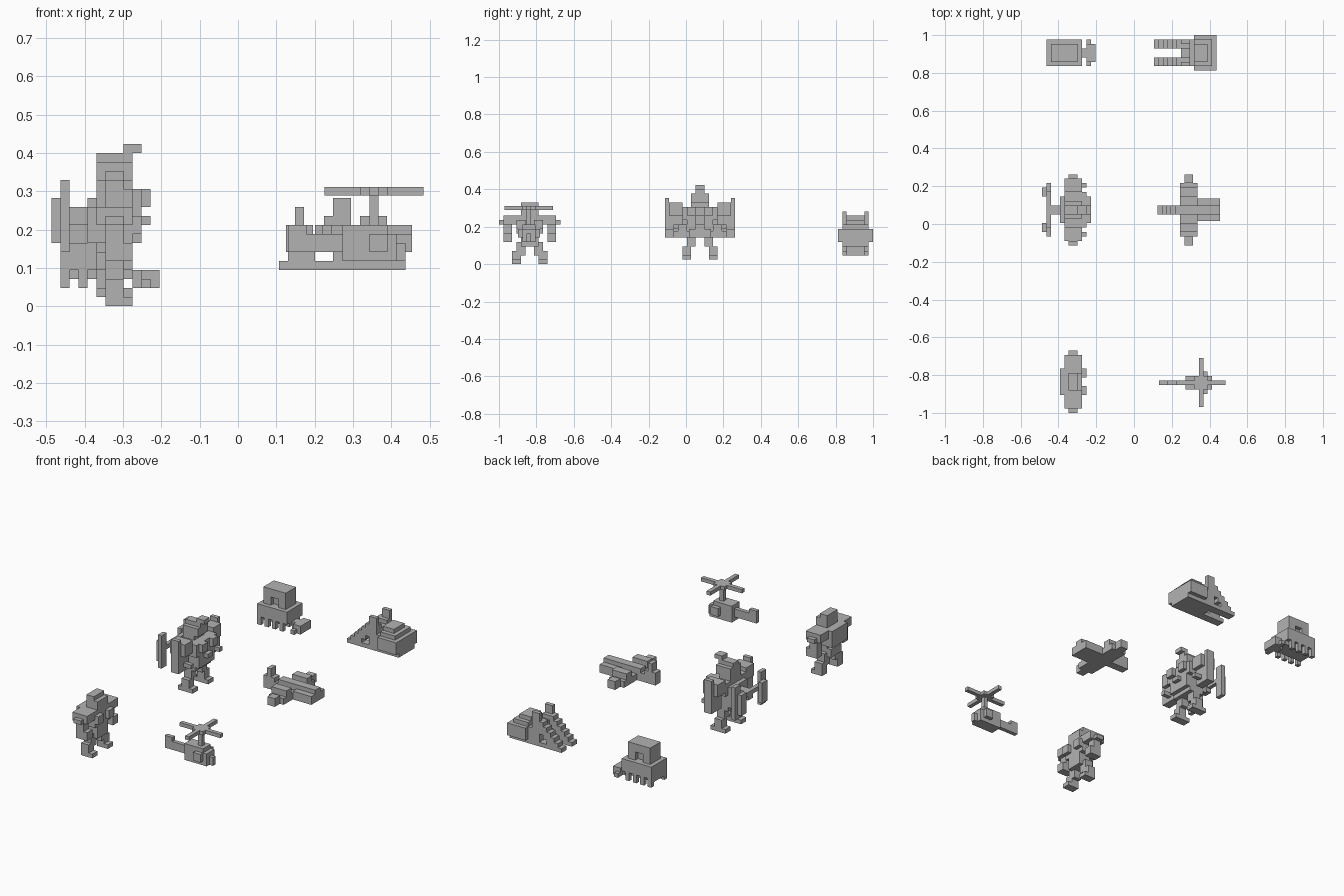
import bpy
import bmesh

cube = bpy.data.objects.get("Cube")
if cube:
    bpy.data.objects.remove(cube, do_unlink=True)

V = 2 / 85          # edge of one block

grey = bpy.data.materials.new("plain grey")
grey.use_nodes = True
colour = (0.45, 0.45, 0.45, 1)
grey.diffuse_color = colour
grey.node_tree.nodes["Principled BSDF"].inputs["Base Color"].default_value = colour


def add_box(bm, lo, hi):
    made = bmesh.ops.create_cube(bm, size=1)["verts"]
    for vert in made:
        for i in range(3):
            vert.co[i] = (hi[i] if vert.co[i] > 0 else lo[i]) * V


def builder(model, cx, cy):
    """Returns a function that adds blocky parts to one figure."""
    def part(name, x, y, z, pair=False):
        bm = bmesh.new()
        add_box(bm, (x[0], y[0], z[0]), (x[1], y[1], z[1]))
        if pair:
            add_box(bm, (x[0], -y[1], z[0]), (x[1], -y[0], z[1]))
        mesh = bpy.data.meshes.new(model + "_" + name)
        bm.to_mesh(mesh)
        bm.free()
        mesh.materials.append(grey)
        obj = bpy.data.objects.new(model + "_" + name, mesh)
        obj.location = (cx, cy, 0)
        bpy.context.collection.objects.link(obj)
    return part


def sym(half):
    return (-half, half)


LEFT_X = -0.322

# Small robot
p = builder("small_robot", LEFT_X, -0.835)
p("feet", (-1, 2), (2, 4), (0, 1), True)
p("shins", (-1, 1), (2, 4), (1, 3), True)
p("thighs", (-1, 1), (1, 3), (2, 5), True)
p("hips", (-2, 2), sym(2), (4, 6))
p("waist", (-1, 2), sym(2), (6, 8))
p("torso", (-2, 2), sym(3), (7, 11))
p("chest", (2, 3), (1, 3), (8, 10), True)
p("backpack", (-3, -2), sym(3), (7, 11))
p("shoulders", (-2, 2), (3, 6), (9, 11), True)
p("shoulder_tips", (-1, 1), (6, 7), (9, 10), True)
p("arms", (-1, 1), (4, 6), (5, 9), True)
p("hands", (1, 2), (4, 6), (5, 7), True)
p("head", (-1, 2), sym(2), (11, 13))
p("head_crest", (-1, 1), sym(1), (13, 14))
p("head_horns", (-1, 1), (1, 2), (13, 14), True)

# Large winged robot
p = builder("large_robot", LEFT_X, 0.075)
p("feet", (-2, 2), (2, 4), (1, 2), True)
p("shins", (-1, 1), (2, 4), (2, 4), True)
p("thighs", (-1, 1), (1, 3), (4, 7), True)
p("hips", (-2, 2), sym(3), (6, 8))
p("torso", (-2, 3), sym(3), (7, 11))
p("chest", (-2, 3), sym(4), (10, 13))
p("chest_plates", (3, 4), (1, 3), (11, 13), True)
p("belt_guard", (3, 4), sym(1), (9, 10))
p("shoulders", (-2, 2), (4, 7), (11, 14), True)
p("arms", (-1, 1), (4, 7), (7, 11), True)
p("fists", (1, 3), (5, 6), (8, 9), True)
p("arm_shields", (-1, 1), (7, 8), (7, 14), True)
p("shield_spikes", (-1, 1), (7, 8), (14, 15), True)
p("neck", (-2, 1), sym(2), (13, 15))
p("head", (-2, 2), sym(2), (14, 16))
p("head_top", (-2, 2), sym(1), (16, 17))
p("crest", (1, 3), sym(1), (17, 18))
p("backpack", (-3, -2), sym(3), (7, 12))
p("wing_mount", (-6, -3), sym(1), (9, 11))
p("wing_bar", (-6, -5), sym(4), (10, 11))
p("wings", (-6, -5), (4, 6), (6, 14), True)
p("wing_plates", (-7, -6), (3, 5), (7, 12), True)

# Helicopter
p = builder("helicopter", 0.355, -0.84)
p("rotor_long", sym(5.5), sym(0.5), (12.3, 13.2))
p("rotor_cross", sym(0.5), sym(5.5), (12.3, 13.2))
p("rotor_hub", sym(1.5), sym(1.5), (12.3, 13.2))
p("mast", sym(0.5), sym(0.5), (9, 12.3))
p("cabin", (-3.5, 1.5), sym(1.5), (5, 9))
p("engine_sides", (-0.5, 1.5), sym(2.5), (6, 8))
p("nose", (1.5, 2.5), sym(1.5), (5, 8))
p("nose_tip", (2.5, 3.5), sym(0.5), (5, 7))
p("tail_boom", (-8.5, -3.5), sym(0.5), (6, 8))
p("tail_fin", (-9.5, -7.5), sym(0.5), (6, 9))

# Plane
p = builder("plane", 0.125, 0.075)
p("fuselage", (0, 10), sym(1), (6, 8))
p("cockpit", (4, 12), sym(1), (8, 9))
p("nose", (9, 14), sym(2.5), (6, 8))
p("nose_top", (10, 14), sym(1), (8, 9))
p("wings", (5, 9), (1, 6), (6, 7.5), True)
p("wing_tips", (6, 8), (6, 8), (6, 8), True)
p("engines", (5, 9), (3, 5), (7, 9), True)
p("tail_fin", (1, 2), sym(1), (8, 11))
p("tail_block", (0, 3), sym(1), (7, 9))

# Walker truck
p = builder("truck", LEFT_X, 0.906)
for start in range(-6, 2, 2):
    p("legs", (start, start + 1), (2, 3), (2, 4), True)
p("chassis", (-6, 2), sym(2), (3, 5))
p("body", (-6, 2), sym(3), (4, 6))
p("deck", (-6, 2), sym(3), (6, 7))
p("cab_ends", (-5, -3), sym(2), (7, 9))
p("cab_front", (-1, 1), sym(2), (7, 9))
p("cab_core", (-3, -1), sym(1), (7, 9))
p("roof", (-5, 1), sym(2), (9, 11))
p("tow_arm", (2, 3), sym(1), (2, 4))
p("front_blade", (3, 4), sym(3), (2, 3))
p("front_plate", (3, 5), sym(2), (2, 4))

# Stepped carrier
p = builder("carrier", 0.107, 0.906)
for step in range(6):
    p("stairs", (step, step + 1), (1, 3), (max(4, step + 2), step + 5), True)
p("base_rails", (0, 8), (1, 3), (4, 5), True)
p("pillars", (6, 8), (1, 3), (4, 10), True)
p("pillar_tops", (6, 8), (2, 3), (10, 12), True)
p("bridge", (6, 8), sym(1), (4, 9))
p("neck", (8, 9), sym(3), (4, 8))
p("lower_hull", (9, 14), sym(3), (4, 5))
p("hull", (9, 14), sym(4), (5, 8))
p("upper_hull", (9, 13), sym(3), (8, 9))
p("top_hatch", (9, 12), sym(2), (9, 10))
